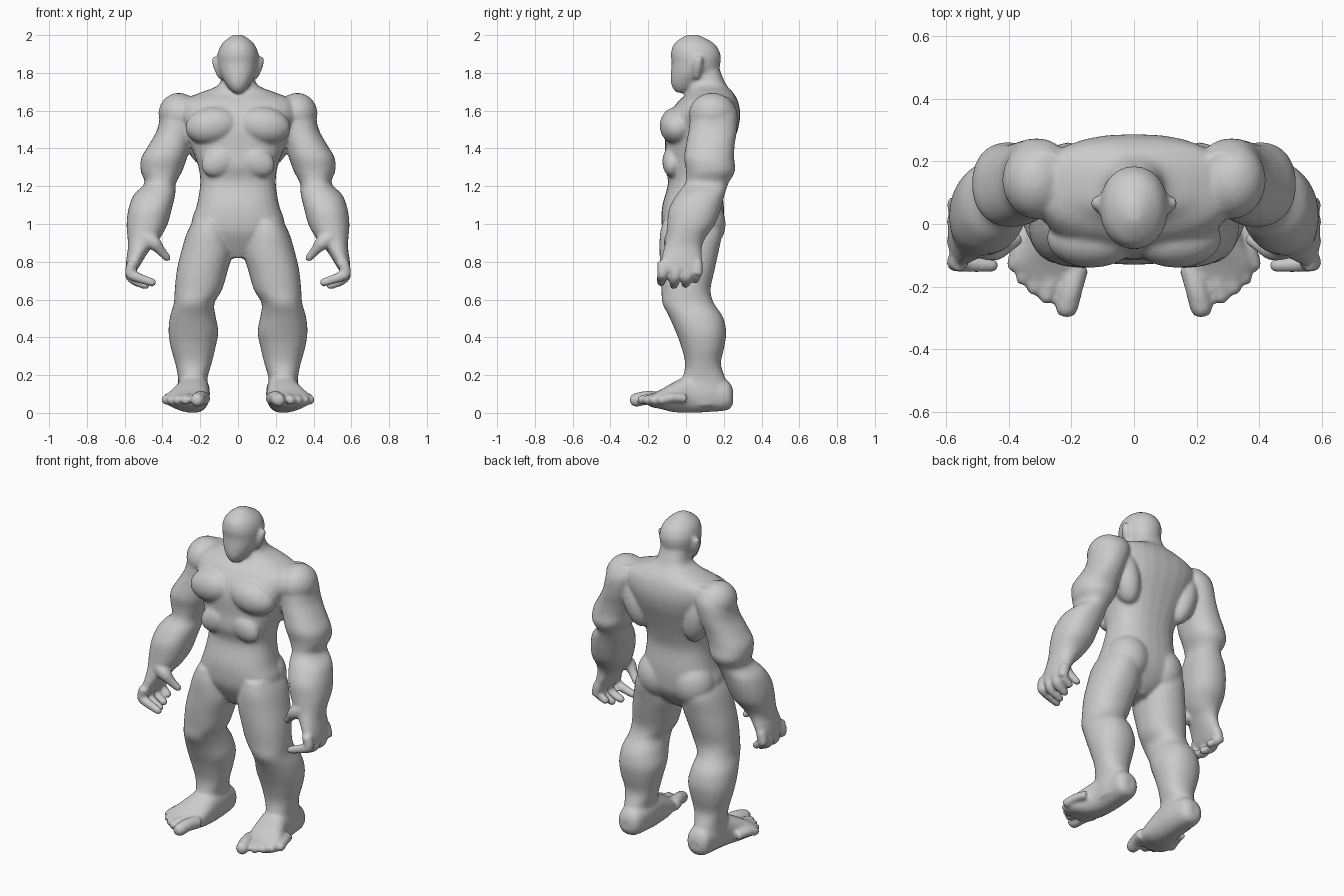
import bpy, bmesh, math
from mathutils import Vector, Matrix

SKIN = bpy.data.materials.new("grey clay")
SKIN.diffuse_color = (0.6, 0.6, 0.6, 1)
SIDES = 28


def spline(rows, steps=4):
    """Smooth a list of equal-length rows with a Catmull-Rom curve."""
    rows = [Vector(r) for r in rows]
    out = []
    for i in range(len(rows) - 1):
        a, b, c, d = rows[max(i - 1, 0)], rows[i], rows[i + 1], rows[min(i + 2, len(rows) - 1)]
        for s in range(steps):
            t = s / steps
            out.append(0.5 * (2 * b + (c - a) * t + (2 * a - 5 * b + 4 * c - d) * t * t
                              + (3 * b - 3 * c + d - a) * t ** 3))
    return out + [rows[-1]]


def skin_rings(bm, rings, power=2.0):
    """Skin a closed tube through (centre, u, v) rings."""
    loops = []
    for c, u, v in rings:
        loop = []
        for k in range(SIDES):
            a = 2 * math.pi * k / SIDES
            ca, sa = math.cos(a), math.sin(a)
            loop.append(bm.verts.new(c + u * math.copysign(abs(ca) ** (2 / power), ca)
                                     + v * math.copysign(abs(sa) ** (2 / power), sa)))
        loops.append(loop)
    for p, q in zip(loops, loops[1:]):
        for k in range(SIDES):
            n = (k + 1) % SIDES
            bm.faces.new((p[k], p[n], q[n], q[k]))
    bm.faces.new(loops[0][::-1])
    bm.faces.new(loops[-1])


def slices(bm, rows, power=2.0, along="z"):
    """Loft through (height, x0, x1, low, high); low and high run in y, or in z for along='y'."""
    rings = []
    for h, x0, x1, a, b in spline(rows):
        mid, half = (a + b) / 2, (b - a) / 2
        if along == "z":
            c, v = Vector(((x0 + x1) / 2, mid, h)), Vector((0, half, 0))
        else:
            c, v = Vector(((x0 + x1) / 2, h, mid)), Vector((0, 0, half))
        rings.append((c, Vector(((x1 - x0) / 2, 0, 0)), v))
    skin_rings(bm, rings, power)


def digit(bm, rows):
    """Rounded finger or toe through (x, y, z, radius)."""
    pts = spline(rows)
    tip = (pts[-1] - pts[-2]).xyz.normalized() * pts[-1][3]
    for f, r in ((0.5, 0.85), (0.85, 0.5)):
        p = Vector(rows[-1])
        pts.append(Vector((*(p.xyz + tip * f), p[3] * r)))
    rings = []
    for i, p in enumerate(pts):
        t = (pts[min(i + 1, len(pts) - 1)] - pts[max(i - 1, 0)]).xyz.normalized()
        u = t.cross(Vector((0.3, 1, 0.2))).normalized()
        if abs(t.y) > 0.8:
            u = t.cross(Vector((0, 0, 1))).normalized()
        rings.append((p.xyz, u * p[3], t.cross(u) * p[3]))
    skin_rings(bm, rings)


def muscle(bm, centre, radii, tilt=(0, 0, 0)):
    rot = Matrix.Rotation(tilt[1], 4, 'Y') @ Matrix.Rotation(tilt[0], 4, 'X') @ Matrix.Rotation(tilt[2], 4, 'Z')
    bmesh.ops.create_uvsphere(bm, u_segments=24, v_segments=14, radius=1,
                              matrix=Matrix.Translation(centre) @ rot @ Matrix.Diagonal((*radii, 1)))


bm = bmesh.new()

# torso and neck
torso = [(.82, .05, -.05, .08), (.87, .13, -.08, .14), (.95, .235, -.12, .19), (1.02, .245, -.13, .2),
         (1.1, .218, -.125, .2), (1.22, .2, -.095, .19), (1.31, .212, -.115, .21), (1.4, .245, -.11, .24),
         (1.5, .28, -.11, .275), (1.58, .31, -.09, .287), (1.65, .3, -.04, .275), (1.695, .2, .01, .25),
         (1.735, .105, .02, .215), (1.8, .085, .02, .185), (1.85, .08, .03, .17)]
slices(bm, [(z, -r, r, a, b) for z, r, a, b in torso], 2.4)
# head
head = [(1.695, .02, -.05, .0), (1.715, .045, -.068, .05), (1.75, .07, -.08, .1), (1.8, .097, -.08, .165),
        (1.85, .107, -.076, .182), (1.9, .108, -.08, .182), (1.95, .088, -.066, .155), (1.985, .05, -.025, .1),
        (2.002, .02, .01, .06)]
slices(bm, [(z, -r, r, a, b) for z, r, a, b in head], 2.1)
# ear
slices(bm, [(1.77, .085, .105, .04, .07), (1.82, .085, .128, .035, .085), (1.86, .09, .138, .04, .09),
            (1.885, .095, .138, .055, .085)])

# chest, rib, glute, back and shoulder muscles
muscle(bm, (.135, -.045, 1.52), (.145, .095, .1), (0, .15, 0))
muscle(bm, (.10, -.075, 1.33), (.1, .05, .075), (0, .5, 0))
muscle(bm, (.12, .09, 1.0), (.125, .12, .14))
muscle(bm, (.21, .17, 1.47), (.08, .09, .17), (0, .25, 0))
muscle(bm, (.31, .14, 1.58), (.11, .125, .115), (0, .4, 0))
muscle(bm, (.14, .14, 1.64), (.17, .09, .065), (0, .15, 0))

# arm
slices(bm, [(1.67, .22, .34, .08, .23), (1.6, .2, .402, .03, .27), (1.5, .23, .428, .015, .27),
            (1.42, .25, .472, 0, .258), (1.35, .27, .512, -.01, .255), (1.28, .295, .515, 0, .26),
            (1.215, .328, .495, -.005, .225), (1.155, .332, .552, -.05, .205), (1.08, .35, .58, -.09, .185),
            (1.0, .372, .59, -.1, .155), (.93, .41, .585, -.105, .105), (.88, .455, .582, -.115, .085),
            (.82, .495, .59, -.13, .085), (.77, .525, .595, -.138, .08), (.75, .54, .59, -.13, .07)], 2.2)
# fingers
for y, curl, drop in ((-.122, .07, .015), (-.055, .03, 0), (.008, .01, .005), (.06, .0, .03)):
    digit(bm, [(.555, y, .8, .03), (.57, y, .74, .029), (.562 - curl * .3, y - .005, .705 + drop, .027),
               (.515 - curl * .9, y - .01, .675 + drop, .022)])
# thumb
digit(bm, [(.49, -.07, .93, .04), (.445, -.08, .9, .038), (.41, -.07, .86, .026), (.375, -.05, .82, .021)])

# leg
slices(bm, [(1.02, .07, .235, -.12, .17), (.95, .045, .272, -.138, .19), (.85, .03, .302, -.14, .172),
            (.75, .055, .325, -.137, .15), (.65, .085, .335, -.13, .13), (.58, .125, .34, -.125, .148),
            (.51, .118, .36, -.09, .195), (.43, .104, .368, -.055, .213), (.35, .118, .357, -.025, .203),
            (.26, .14, .332, -.005, .185), (.18, .162, .317, -.02, .21), (.1, .158, .32, -.05, .235),
            (.04, .165, .31, -.04, .23)], 2.2)
# foot
slices(bm, [(.25, .2, .27, .05, .12), (.22, .165, .305, .015, .17), (.12, .15, .315, .005, .2),
            (.02, .15, .325, .0, .2), (-.07, .152, .36, .005, .16), (-.13, .16, .385, .02, .125),
            (-.18, .18, .36, .03, .1), (-.2, .19, .32, .04, .09)], 2.3, "y")
# toes
for x, y, r in ((.215, -.265, .037), (.278, -.232, .026), (.318, -.205, .025), (.354, -.172, .025), (.382, -.13, .025)):
    digit(bm, [(x - .035, y + .13, .075, r), (x - .015, y + .06, .08, r), (x, y, .068, r)])

bmesh.ops.recalc_face_normals(bm, faces=bm.faces)
mesh = bpy.data.meshes.new("body")
bm.to_mesh(mesh)
bm.free()
mesh.materials.append(SKIN)
body = bpy.data.objects.new("body", mesh)
bpy.context.collection.objects.link(body)

# mirror the limbs, fuse all parts into one skin and soften the joins
mirror = body.modifiers.new("mirror", 'MIRROR')
mirror.use_mirror_merge = False
fuse = body.modifiers.new("fuse", 'REMESH')
fuse.mode = 'VOXEL'
fuse.voxel_size = 0.01
fuse.use_smooth_shade = True
soft = body.modifiers.new("soften", 'SMOOTH')
soft.factor = 0.5
soft.iterations = 5
